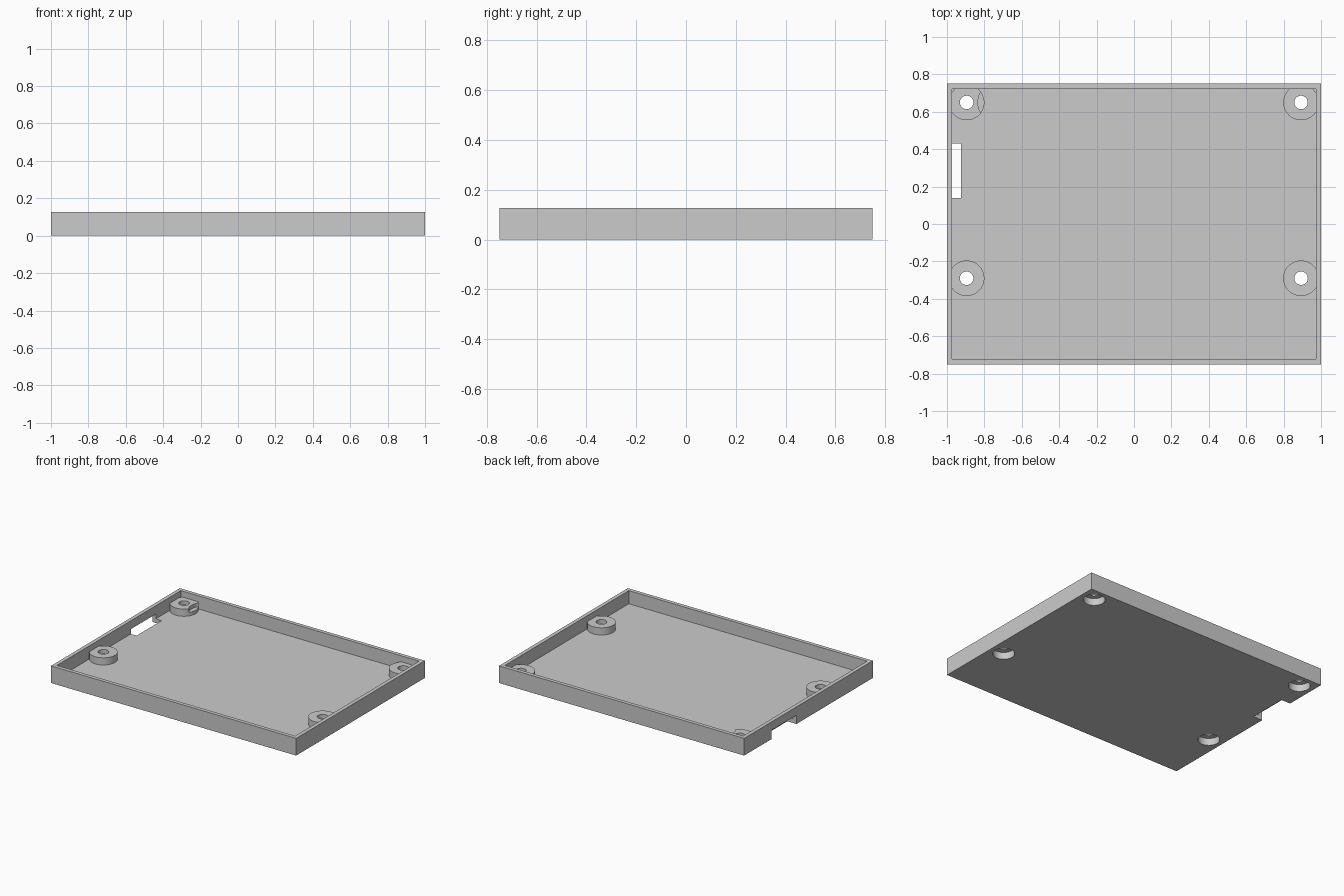
import bpy

cube = bpy.data.objects.get("Cube")
if cube:
    bpy.data.objects.remove(cube, do_unlink=True)

WIDTH, DEPTH, HEIGHT = 2.0, 1.5, 0.127
WALL, FLOOR = 0.028, 0.03
POST_TOP = 0.083

grey = bpy.data.materials.new("light_grey")
grey.use_nodes = True
grey.diffuse_color = (0.6, 0.6, 0.6, 1)
grey.node_tree.nodes["Principled BSDF"].inputs["Base Color"].default_value = (0.6, 0.6, 0.6, 1)


def box(name, x0, x1, y0, y1, z0, z1):
    bpy.ops.mesh.primitive_cube_add(
        size=1, location=((x0 + x1) / 2, (y0 + y1) / 2, (z0 + z1) / 2))
    ob = bpy.context.object
    ob.name = name
    ob.scale = (x1 - x0, y1 - y0, z1 - z0)
    bpy.ops.object.transform_apply(location=True, rotation=True, scale=True)
    ob.data.materials.append(grey)
    return ob


def cylinder(name, x, y, z0, z1, rx, ry=None):
    bpy.ops.mesh.primitive_cylinder_add(
        vertices=64, radius=1, depth=z1 - z0, location=(x, y, (z0 + z1) / 2))
    ob = bpy.context.object
    ob.name = name
    ob.scale = (rx, ry or rx, 1)
    bpy.ops.object.transform_apply(location=True, rotation=True, scale=True)
    ob.data.materials.append(grey)
    return ob


def combine(target, tool, operation):
    """Apply a boolean to the target and drop the tool."""
    tool.hide_render = True
    mod = target.modifiers.new(operation.lower(), "BOOLEAN")
    mod.operation = operation
    mod.solver = "EXACT"
    mod.object = tool
    bpy.context.view_layer.objects.active = target
    bpy.ops.object.modifier_apply(modifier=mod.name)
    bpy.data.objects.remove(tool, do_unlink=True)


# Open tray with thin walls
hx, hy = WIDTH / 2, DEPTH / 2
tray = box("tray", -hx, hx, -hy, hy, 0, HEIGHT)
combine(tray, box("cavity_cutter", WALL - hx, hx - WALL, WALL - hy, hy - WALL,
                  FLOOR, HEIGHT + 0.1), "DIFFERENCE")

# Four screw posts, each with a through hole and a recess underneath
for x in (-0.895, 0.893):
    for y in (-0.29, 0.65):
        combine(tray, cylinder("post", x, y, 0.01, POST_TOP, 0.095), "UNION")
        combine(tray, cylinder("screw_hole_cutter", x, y, -0.05, 0.2, 0.036), "DIFFERENCE")
        combine(tray, cylinder("recess_cutter", x, y, -0.05, 0.052, 0.073), "DIFFERENCE")

# Connector slot under the rim of the right wall
combine(tray, box("slot_cutter", -1.1, -0.925, 0.14, 0.43, -0.05, 0.065), "DIFFERENCE")

# Small scoop in the inner side of the rear right post
combine(tray, cylinder("scoop_cutter", -0.813, 0.65, 0.056, 0.12, 0.021, 0.055), "DIFFERENCE")

# Smooth round walls, crisp edges
bpy.ops.object.select_all(action="DESELECT")
tray.select_set(True)
bpy.context.view_layer.objects.active = tray
bpy.ops.object.shade_smooth_by_angle(angle=0.5)
